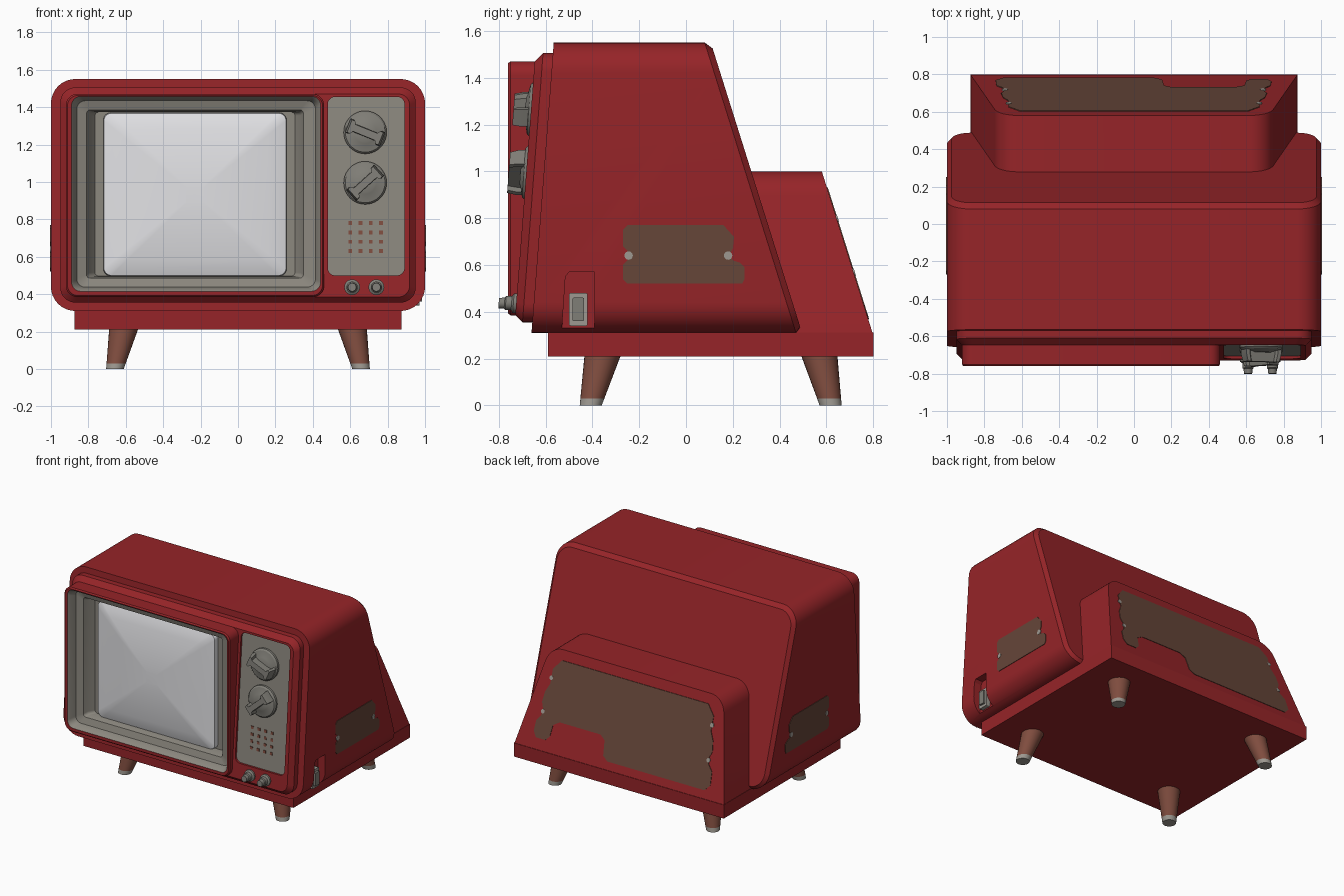
import bpy, bmesh, math
from mathutils import Vector

if "Cube" in bpy.data.objects:
    bpy.data.objects.remove(bpy.data.objects["Cube"])

def mat(name, r, g, b):
    m = bpy.data.materials.new(name)
    lin = [((c / 255 + 0.055) / 1.055) ** 2.4 for c in (r, g, b)]
    m.diffuse_color = (*lin, 1)
    m.use_nodes = True
    m.node_tree.nodes["Principled BSDF"].inputs["Base Color"].default_value = m.diffuse_color
    return m

RED = mat("red_plastic", 150, 36, 40)
GREY = mat("warm_grey", 140, 136, 127)
KNOB = mat("knob_grey", 128, 126, 119)
SCREEN = mat("screen_glass", 226, 226, 229)
WOOD = mat("brown_wood", 128, 77, 63)
VENT = mat("dark_brown_vent", 102, 70, 57)
METAL = mat("pale_metal", 158, 153, 145)

def loft(name, loops, mats):
    """Closed solid through a list of equal loops; one material per segment or one for all."""
    used = list(dict.fromkeys(mats))
    bm = bmesh.new()
    rows = [[bm.verts.new(p) for p in lp] for lp in loops]
    n = len(rows[0])
    segs = mats if len(mats) > 1 else mats * (len(rows) - 1)
    for a, b, m in zip(rows, rows[1:], segs):
        for i in range(n):
            f = bm.faces.new((a[i], a[(i + 1) % n], b[(i + 1) % n], b[i]))
            f.material_index = used.index(m)
    bm.faces.new(rows[0]).material_index = used.index(segs[0])
    bm.faces.new(rows[-1]).material_index = used.index(segs[-1])
    bmesh.ops.recalc_face_normals(bm, faces=bm.faces)
    me = bpy.data.meshes.new(name)
    bm.to_mesh(me)
    bm.free()
    for m in used:
        me.materials.append(m)
    ob = bpy.data.objects.new(name, me)
    bpy.context.collection.objects.link(ob)
    return ob

def fillet(pts, radii, steps=8):
    """Round the corners of a 2D polygon with true arcs."""
    out, n = [], len(pts)
    for i, r in enumerate(radii):
        p = Vector(pts[i])
        if r == 0:
            out.append(tuple(p))
            continue
        d1 = (Vector(pts[i - 1]) - p).normalized()
        d2 = (Vector(pts[(i + 1) % n]) - p).normalized()
        half = d1.angle(d2) / 2
        a, b = p + d1 * r / math.tan(half), p + d2 * r / math.tan(half)
        for k in range(steps + 1):
            t = k / steps
            w0, w1, w2 = (1 - t) ** 2, 2 * t * (1 - t) * math.sin(half), t * t
            out.append(tuple((a * w0 + p * w1 + b * w2) / (w0 + w1 + w2)))
    return out

def rrect(x0, x1, z0, z1, r):
    return fillet([(x0, z0), (x1, z0), (x1, z1), (x0, z1)], [r] * 4)

def circle(cx, cz, r, n=28):
    return [(cx + r * math.cos(i * math.tau / n), cz + r * math.sin(i * math.tau / n)) for i in range(n)]

def plate(name, pts, f, w0, w1, m):
    return loft(name, [[f(u, v, w) for u, v in pts] for w in (w0, w1)], [m])

def cut(ob, cutter):
    md = ob.modifiers.new("cut", "BOOLEAN")
    md.operation, md.solver, md.object = "DIFFERENCE", "EXACT", cutter
    bpy.context.view_layer.objects.active = ob
    bpy.ops.object.modifier_apply(modifier="cut")

# surface mappings: (u, v, height above surface) -> xyz
def front(z): return -0.66 + (z - 0.31) * 0.0766
def on_cabinet(x, z, w): return (x, front(z) - w, z)
def on_panel(x, z, w): return (x, front(z) - 0.075 - w, z)
def on_front(x, z, w): return (x, -w, z)
def on_back(x, z, w): return (x, 0.08 + (1.55 - z) * 0.3145 + w, z)
def on_rear(x, z, w): return (x, 0.80 - (z - 0.30) * 0.314 + w, z)
def on_right(y, z, w): return (1 + w, y, z)
def on_left(y, z, w): return (-1 - w, y, z)

# cabinet shell, sloping front and back
body = rrect(-1, 1, 0.31, 1.55, 0.13)
back_in = rrect(-0.975, 0.975, 0.335, 1.525, 0.105)
cabinet = loft("cabinet", [[on_cabinet(x, z, 0) for x, z in body],
                           [on_back(x, z, 0) for x, z in body],
                           [on_back(x, z, 0.026) for x, z in back_in]], [RED])

# stepped front plate
s1, s2 = rrect(-0.95, 0.95, 0.355, 1.505, 0.08), rrect(-0.918, 0.918, 0.385, 1.47, 0.06)
step = loft("front_plate", [[on_cabinet(x, z, w) for x, z in s] for s, w in
                            ((s1, -0.03), (s1, 0.042), (s2, 0.075))], [RED])

# openings: screen cavity, control panel recess, side switch recess
cutters = [plate("screen_cutter", rrect(-0.9, 0.45, 0.41, 1.455, 0.05), on_front, 0.56, 1.0, RED),
           plate("panel_cutter", rrect(0.48, 0.89, 0.50, 1.455, 0.04), on_panel, -0.02, 0.1, RED),
           plate("switch_cutter", [(-0.535, 0.25), (-0.39, 0.25), (-0.39, 0.57), (-0.50, 0.57), (-0.515, 0.55)],
                 on_right, -0.06, 0.1, RED)]
cut(cabinet, cutters[0])
cut(step, cutters[0])
cut(step, cutters[1])
cut(cabinet, cutters[2])
for c in cutters:
    bpy.data.objects.remove(c)

# screen frame with grey dished bezel
ring = [((-0.92, 0.46, 0.385, 1.47, 0.06), 0.54), ((-0.92, 0.46, 0.385, 1.47, 0.06), 0.75),
        ((-0.912, 0.452, 0.393, 1.462, 0.055), 0.76), ((-0.89, 0.442, 0.415, 1.458, 0.05), 0.76),
        ((-0.878, 0.43, 0.427, 1.446, 0.045), 0.745), ((-0.862, 0.414, 0.437, 1.434, 0.045), 0.70),
        ((-0.81, 0.35, 0.485, 1.385, 0.02), 0.685), ((-0.795, 0.335, 0.495, 1.375, 0.02), 0.65),
        ((-0.765, 0.305, 0.497, 1.373, 0.02), 0.61)]
loft("screen_frame", [[on_front(x, z, w) for x, z in rrect(*a)] for a, w in ring],
     [RED] * 3 + [GREY] * 5)

# bulging picture tube
loops = []
for s, w in [(1, 0.60), (1, 0.63), (0.993, 0.645)] + [(k / 10, 0.65 + 0.05 * (1 - (k / 10) ** 2)) for k in range(9, 0, -1)]:
    loops.append([on_front(-0.23 + (x + 0.23) * s, 0.933 + (z - 0.933) * s, w)
                  for x, z in rrect(-0.72, 0.26, 0.497, 1.37, 0.04)])
loft("screen", loops, [SCREEN])

# control panel, dials, speaker holes
plate("control_panel", rrect(0.475, 0.895, 0.495, 1.46, 0.04), on_panel, -0.04, -0.015, GREY)
for name, cz, ang in (("upper", 1.265, -22), ("lower", 0.995, 42)):
    loft(name + "_dial", [[on_panel(x, z, w) for x, z in circle(0.68, cz, r, 40)] for r, w in
                          ((0.115, -0.02), (0.115, 0.0), (0.106, 0.01), (0.06, 0.02), (0.05, 0.025))], [KNOB])
    a = math.radians(ang)
    bar = [(-0.1, -0.04), (-0.08, -0.04), (-0.07, -0.022), (0.07, -0.022), (0.08, -0.04), (0.1, -0.04),
           (0.1, 0.04), (0.08, 0.04), (0.07, 0.022), (-0.07, 0.022), (-0.08, 0.04), (-0.1, 0.04)]
    rot = lambda k: [(0.68 + k * (u * math.cos(a) - v * math.sin(a)),
                      cz + k * (u * math.sin(a) + v * math.cos(a))) for u, v in bar]
    loft(name + "_dial_handle", [[on_panel(x, z, w) for x, z in rot(k)] for k, w in
                                 ((1.0, 0.0), (1.0, 0.035), (0.9, 0.075))], [KNOB])
for i in range(4):
    for j in range(4):
        x, z = 0.60 + 0.055 * i, 0.63 + 0.05 * j
        plate("speaker_hole", [(x - .01, z - .01), (x + .01, z - .01), (x + .01, z + .01), (x - .01, z + .01)],
              on_panel, -0.016, -0.011, WOOD)

# small push knobs under the panel
for x in (0.61, 0.74):
    loft("push_knob", [[on_panel(u, v, w) for u, v in circle(x, 0.437, r)] for r, w in
                       ((0.042, -0.01), (0.042, 0.012), (0.03, 0.02), (0.03, 0.045), (0.024, 0.05), (0.022, 0.075))],
         [KNOB])

# side switch
plate("switch_housing", rrect(-0.50, -0.42, 0.34, 0.48, 0.008), on_right, -0.07, -0.03, METAL)
plate("switch_rocker", rrect(-0.485, -0.435, 0.36, 0.46, 0.006), on_right, -0.04, -0.015, KNOB)

# rear housing and base
hump = fillet([(-0.875, 0.30), (0.875, 0.30), (0.722, 1.0), (-0.722, 1.0)], [0, 0, 0.13, 0.13])
loft("rear_housing", [[(x, 0.0, z) for x, z in hump], [on_rear(x, z, 0) for x, z in hump]], [RED])
base = [(-0.875, -0.59), (0.875, -0.59), (0.875, 0.80), (-0.875, 0.80)]
plate("base", base, lambda x, y, w: (x, y, w), 0.21, 0.312, RED)

# vent plates with screws
rear = [(-.70, .37), (.11, .37), (.15, .40), (.16, .50), (.20, .53), (.54, .53), (.59, .50), (.60, .42), (.63, .39),
        (.71, .39), (.735, .43), (.73, .50), (.70, .54), (.69, .58), (.71, .63), (.70, .70), (.67, .76), (.67, .86),
        (.61, .93), (-.61, .93), (-.67, .86), (-.67, .76), (-.70, .70), (-.71, .63), (-.69, .58), (-.70, .54),
        (-.735, .50), (-.74, .41)]
plate("rear_vent", rear, on_rear, -0.004, 0.004, VENT)
side = [(-.25, .52), (.24, .52), (.25, .54), (.25, .59), (.23, .61), (.20, .62), (.185, .64), (.20, .67), (.205, .72),
        (.16, .77), (-.25, .77), (-.27, .75), (-.27, .68), (-.25, .66), (-.245, .64), (-.25, .62), (-.27, .60), (-.27, .54)]
for name, f in (("right", on_right), ("left", on_left)):
    plate(name + "_vent", side, f, -0.004, 0.004, VENT)
    for y in (-0.245, 0.18):
        plate(name + "_vent_screw", circle(y, 0.64, 0.018, 16), f, -0.004, 0.006, METAL)
for sx in (-1, 1):
    for x, z in ((0.67, 0.80), (0.69, 0.57)):
        plate("rear_vent_screw", circle(sx * x, z, 0.015, 16), on_rear, -0.004, 0.006, METAL)

# splayed tapered legs with metal tips
for sx in (-1, 1):
    for name, yt, yb in (("front", -0.357, -0.407), ("rear", 0.57, 0.618)):
        rows = []
        for z in (0, 0.03, 0.22):
            t = z / 0.21
            rows.append([(x, y, z) for x, y in circle(sx * (0.658 - 0.046 * t), yb + (yt - yb) * t, 0.047 + 0.03 * t)])
        loft(name + "_leg", rows, [METAL, WOOD])

# smooth shading with sharp edges kept
for ob in bpy.context.collection.objects:
    ob.select_set(True)
bpy.context.view_layer.objects.active = cabinet
bpy.ops.object.shade_smooth_by_angle(angle=math.radians(30))
